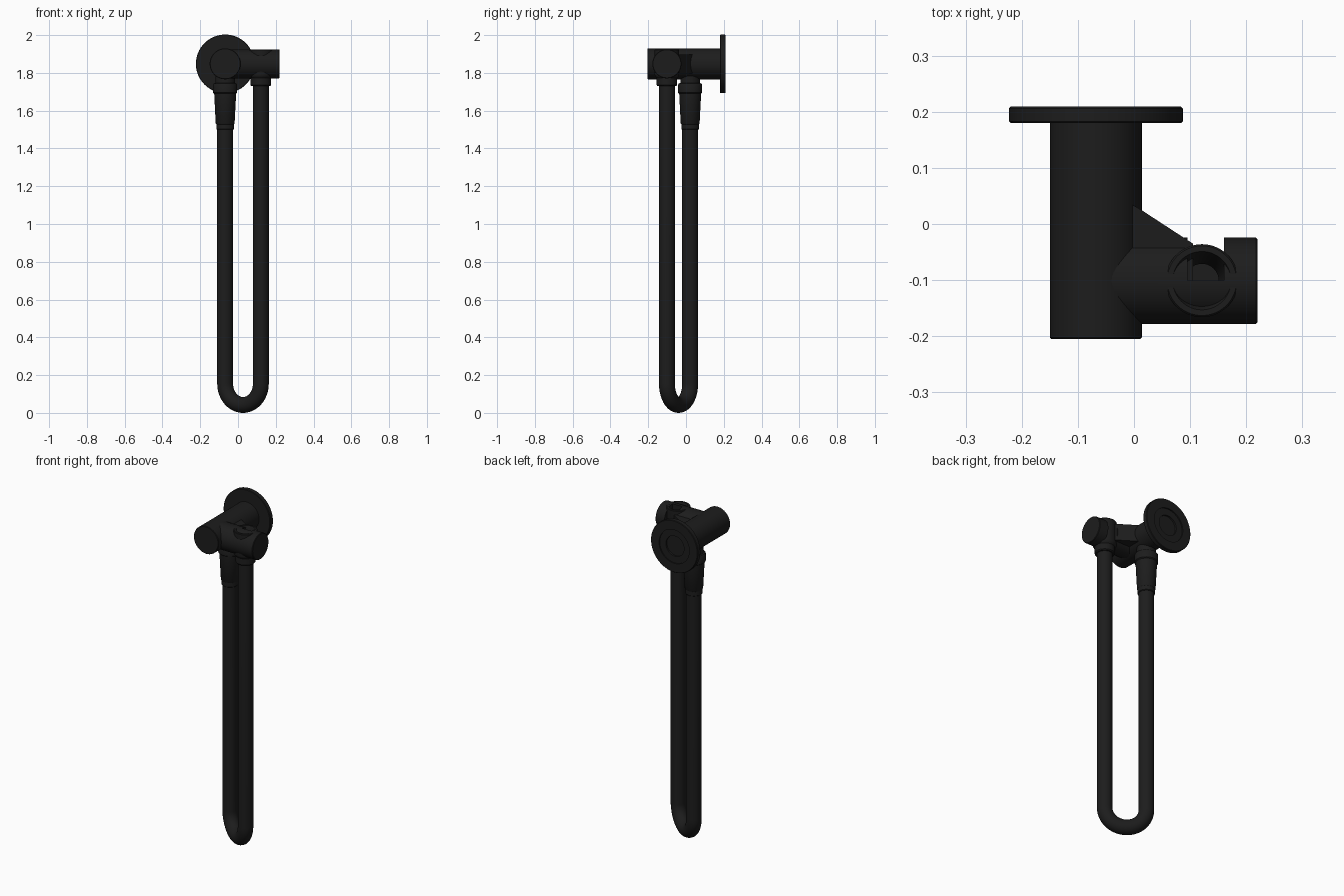
import bpy, bmesh, math
from mathutils import Vector, Matrix

if "Cube" in bpy.data.objects:
    bpy.data.objects.remove(bpy.data.objects["Cube"])

black = bpy.data.materials.new("matte_black")
black.diffuse_color = (0.012, 0.012, 0.012, 1)
black.use_nodes = True
black.node_tree.nodes["Principled BSDF"].inputs["Base Color"].default_value = black.diffuse_color
X0, X1, Y0, Y1, ZC = -0.068, 0.121, 0.022, -0.101, 1.848


def finish(name, bm, smooth=True):
    me = bpy.data.meshes.new(name)
    bmesh.ops.recalc_face_normals(bm, faces=bm.faces)
    bm.to_mesh(me)
    bm.free()
    ob = bpy.data.objects.new(name, me)
    bpy.context.collection.objects.link(ob)
    me.materials.append(black)
    if smooth:
        bpy.ops.object.select_all(action='DESELECT')
        ob.select_set(True)
        bpy.context.view_layer.objects.active = ob
        bpy.ops.object.shade_smooth_by_angle(angle=math.radians(35))
    return ob


def lathe(name, profile, origin, axis, n=64):
    """Revolve (radius, height) points around an axis through origin."""
    rot = Vector((0, 0, 1)).rotation_difference(Vector(axis)).to_matrix().to_4x4()
    m = Matrix.Translation(origin) @ rot
    bm = bmesh.new()
    rings = []
    for r, h in profile:
        if r == 0:
            rings.append([bm.verts.new(m @ Vector((0, 0, h)))] * n)
        else:
            rings.append([bm.verts.new(m @ Vector((r * math.cos(a), r * math.sin(a), h)))
                          for a in (2 * math.pi * i / n for i in range(n))])
    for a, b in zip(rings, rings[1:]):
        for i in range(n):
            vs = dict.fromkeys((a[i], a[(i + 1) % n], b[(i + 1) % n], b[i]))
            bm.faces.new(list(vs))
    return finish(name, bm)


def prism(name, pts, z0, z1):
    bm = bmesh.new()
    f = bm.faces.new([bm.verts.new((x, y, z0)) for x, y in pts])
    ext = bmesh.ops.extrude_face_region(bm, geom=[f])
    bmesh.ops.translate(bm, vec=(0, 0, z1 - z0),
                        verts=[v for v in ext['geom'] if isinstance(v, bmesh.types.BMVert)])
    return finish(name, bm, False)


# wall plate with a recessed back
lathe("wall_plate", [(0, 0), (0.152, 0), (0.155, 0.003), (0.155, 0.026), (0.152, 0.029),
                     (0.1, 0.029), (0.1, 0.022), (0.06, 0.022), (0.06, 0.012), (0, 0.012)],
      (X0, 0.18, ZC), (0, 1, 0))

# main body pointing out of the wall
lathe("valve_body", [(0, 0), (0.079, 0), (0.082, 0.003), (0.082, 0.39), (0, 0.39)],
      (X0, -0.205, ZC), (0, 1, 0))

# side arm, with its rear opened beside the hose socket
arm = lathe("side_arm", [(0, 0), (0.077, 0), (0.077, 0.285), (0.074, 0.288), (0, 0.288)],
            (X0, Y1, ZC), (1, 0, 0))
cut = prism("arm_slot_cutter", [(0.095, Y1), (0.16, Y1), (0.16, 0.05), (0.095, 0.05)], 1.7, 2.0)
cut.hide_render = True
cut.hide_set(True)
mod = arm.modifiers.new("slot", 'BOOLEAN')
mod.operation = 'DIFFERENCE'
mod.object = cut

# tapered web between body and arm
prism("arm_gusset", [(-0.03, 0.05), (0.013, 0.025), (0.105, -0.035), (0.105, Y1), (-0.03, Y1)],
      ZC - 0.05, ZC + 0.05)

# handset socket with tapered recess and lower collar
lathe("handset_socket", [(0, 1.73), (0.05, 1.73), (0.054, 1.735), (0.054, 1.772), (0.063, 1.782),
                         (0.065, 1.79), (0.065, 1.92), (0.062, 1.924), (0.052, 1.924),
                         (0.046, 1.91), (0.03, 1.85), (0.03, 1.80), (0, 1.80)],
      (X1, Y1, 0), (0, 0, 1))

# conical hose nut below the body
lathe("hose_nut", [(0, 1.5), (0.044, 1.5), (0.047, 1.503), (0.047, 1.528), (0.05, 1.532),
                   (0.058, 1.69), (0.064, 1.695), (0.064, 1.738), (0.06, 1.744),
                   (0.052, 1.746), (0.052, 1.80), (0, 1.80)],
      (X0, Y0, 0), (0, 0, 1))

# hanging hose: two straight runs joined by a half circle
R, TUBE = math.hypot(X1 - X0, Y1 - Y0) / 2, 0.042
mid = Vector(((X0 + X1) / 2, (Y0 + Y1) / 2, R + TUBE))
side = Vector((X1 - X0, Y1 - Y0, 0)).normalized()
normal = side.cross(Vector((0, 0, 1)))
path = [(mid - side * R + Vector((0, 0, 1.52 - mid.z)), -side)]
for i in range(33):
    a = math.pi * i / 32
    out = -side * math.cos(a) - Vector((0, 0, 1)) * math.sin(a)
    path.append((mid + out * R, out))
path.append((mid + side * R + Vector((0, 0, 1.75 - mid.z)), side))
bm = bmesh.new()
rings = [[bm.verts.new(p + (out * math.cos(t) + normal * math.sin(t)) * TUBE)
          for t in (2 * math.pi * k / 32 for k in range(32))] for p, out in path]
for a, b in zip(rings, rings[1:]):
    for k in range(32):
        bm.faces.new((a[k], a[(k + 1) % 32], b[(k + 1) % 32], b[k]))
for ring in (rings[0], rings[-1]):
    bm.faces.new(ring)
finish("hose", bm)
